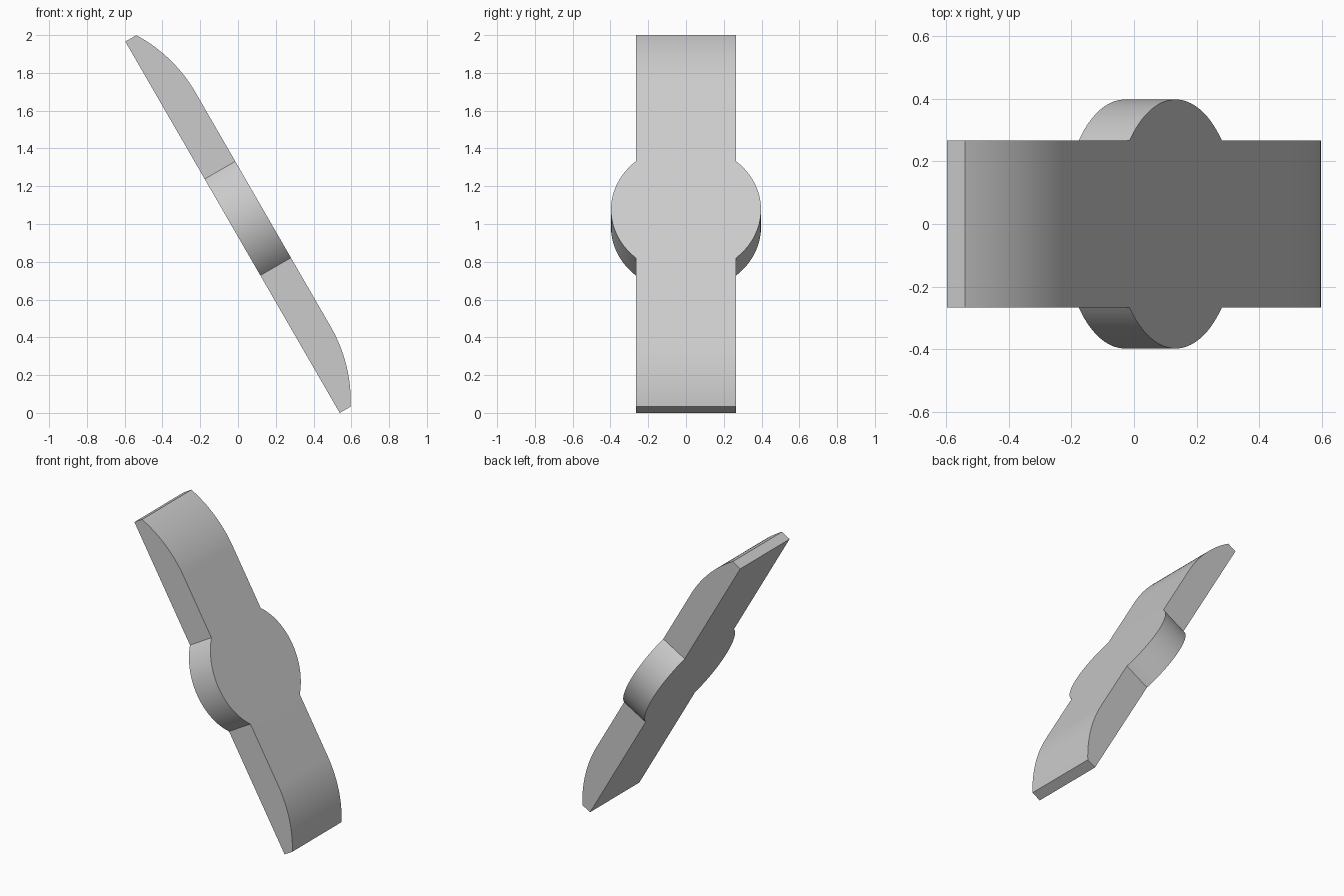
import bpy, bmesh
from math import sin, cos, asin, radians, sqrt
from mathutils import Matrix, Vector

cube = bpy.data.objects.get("Cube")
if cube:
    bpy.data.objects.remove(cube, do_unlink=True)

HALF_LENGTH, HALF_WIDTH, THICKNESS = 1.135, 0.266, 0.187
TIP, BEND, DISC = 0.067, 0.715, 0.397

grey = bpy.data.materials.new("plain_grey")
grey.use_nodes = True
grey.diffuse_color = (0.6, 0.6, 0.6, 1)
grey.node_tree.nodes["Principled BSDF"].inputs["Base Color"].default_value = grey.diffuse_color


def prism(name, points, offset):
    """Extrude a closed outline by the offset vector."""
    bm = bmesh.new()
    face = bm.faces.new([bm.verts.new(p) for p in points])
    grown = bmesh.ops.extrude_face_region(bm, geom=[face])["geom"]
    bmesh.ops.translate(bm, vec=offset, verts=[v for v in grown if isinstance(v, bmesh.types.BMVert)])
    bmesh.ops.recalc_face_normals(bm, faces=bm.faces)
    mesh = bpy.data.meshes.new(name)
    bm.to_mesh(mesh)
    bm.free()
    mesh.materials.append(grey)
    obj = bpy.data.objects.new(name, mesh)
    bpy.context.collection.objects.link(obj)
    return obj


# Plan outline: a long bar with a round bulge on each side (x along, y across)
start = asin(HALF_WIDTH / DISC)
sweep = radians(180) - 2 * start
bulge = [(DISC * cos(start + sweep * i / 40), DISC * sin(start + sweep * i / 40)) for i in range(41)]
reach = HALF_LENGTH + 0.2
half = [(reach, HALF_WIDTH)] + bulge + [(-reach, HALF_WIDTH)]
outline = half + [(-x, -y) for x, y in half]
plate = prism("tilted_plate", [(x, y, -0.1) for x, y in outline], Vector((0, 0, 0.5)))

# Side profile: flat back, with the front rounded off towards both thin tips
run, drop = HALF_LENGTH - BEND, THICKNESS - TIP
radius = (run ** 2 + drop ** 2) / (2 * drop)
turn = asin(run / radius)
arc = [(BEND + radius * sin(turn * i / 24), THICKNESS - radius * (1 - cos(turn * i / 24))) for i in range(25)]
right_end = [(HALF_LENGTH, 0)] + arc[::-1]
profile = right_end + [(-x, z) for x, z in right_end[::-1]]
cutter = prism("profile_cutter", [(x, -0.6, z) for x, z in profile], Vector((0, 1.2, 0)))
cutter.hide_render = True

# Keep the volume shared by outline and profile
mod = plate.modifiers.new("shape", "BOOLEAN")
mod.operation, mod.solver, mod.object = "INTERSECT", "EXACT", cutter
bpy.context.view_layer.update()
depsgraph = bpy.context.evaluated_depsgraph_get()
shaped = bpy.data.meshes.new_from_object(plate.evaluated_get(depsgraph))
plate.modifiers.clear()
plate.data = shaped
bpy.data.objects.remove(cutter, do_unlink=True)

# Lean the plate, top end towards -x, and rest its lower tip on the ground
lean = Matrix.Rotation(radians(60), 4, "Y")
shaped.transform(Matrix.Translation((-0.029, 0, HALF_LENGTH * sqrt(3) / 2)) @ lean)

bpy.ops.object.select_all(action="DESELECT")
plate.select_set(True)
bpy.context.view_layer.objects.active = plate
bpy.ops.object.shade_smooth_by_angle(angle=radians(20))
